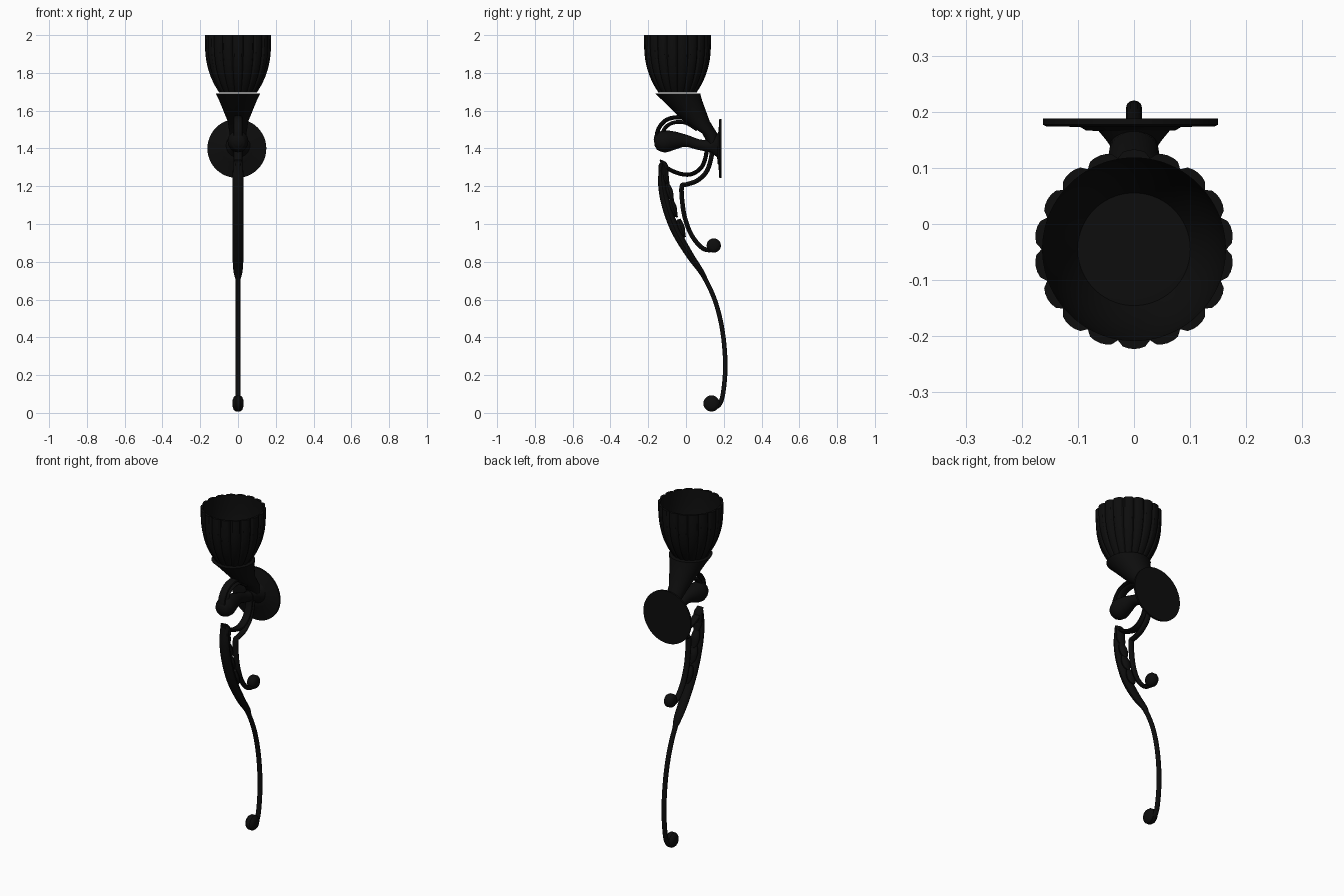
import bpy, bmesh, math
from mathutils import Vector

if "Cube" in bpy.data.objects:
    bpy.data.objects.remove(bpy.data.objects["Cube"])

iron = bpy.data.materials.new("black iron")
iron.use_nodes = True
COLOR = (0.004, 0.004, 0.004, 1)
iron.diffuse_color = COLOR
iron.node_tree.nodes["Principled BSDF"].inputs["Base Color"].default_value = COLOR


def loft(name, rings, caps=True, angle=35):
    """Skin a list of equal-length point rings into one object."""
    bm = bmesh.new()
    loops = [[bm.verts.new(p) for p in ring] for ring in rings]
    n = len(loops[0])
    for a, b in zip(loops, loops[1:]):
        for i in range(n):
            bm.faces.new((a[i], a[(i + 1) % n], b[(i + 1) % n], b[i]))
    if caps:
        bm.faces.new(loops[0][::-1])
        bm.faces.new(loops[-1])
    bmesh.ops.recalc_face_normals(bm, faces=bm.faces)
    mesh = bpy.data.meshes.new(name)
    bm.to_mesh(mesh)
    bm.free()
    obj = bpy.data.objects.new(name, mesh)
    bpy.context.collection.objects.link(obj)
    mesh.materials.append(iron)
    bpy.ops.object.select_all(action='DESELECT')
    obj.select_set(True)
    bpy.context.view_layer.objects.active = obj
    bpy.ops.object.shade_smooth_by_angle(angle=math.radians(angle))
    return obj


def spline(points, steps=8):
    """Catmull-Rom through tuples of any length."""
    pts = [Vector(p) for p in points]
    pts = [2 * pts[0] - pts[1]] + pts + [2 * pts[-1] - pts[-2]]
    out = []
    for a, b, c, d in zip(pts, pts[1:], pts[2:], pts[3:]):
        for s in range(steps):
            t = s / steps
            out.append(0.5 * (2 * b + (c - a) * t + (2 * a - 5 * b + 4 * c - d) * t * t
                              + (3 * b - a - 3 * c + d) * t ** 3))
    return out + [pts[-2]]


def sweep(name, points, sides=12):
    """Bar in the side plane; points are (y, z, half width, half thickness)."""
    path = spline(points)
    rings = []
    for i, p in enumerate(path):
        q, r = path[max(i - 1, 0)], path[min(i + 1, len(path) - 1)]
        t = Vector((r[0] - q[0], r[1] - q[1])).normalized()
        ring = []
        for k in range(sides):
            a = math.tau * k / sides
            u = p[3] * math.sin(a)
            ring.append((p[2] * math.cos(a), p[0] - t.y * u, p[1] + t.x * u))
        rings.append(ring)
    return loft(name, rings)


def lathe_y(name, profile, z, x=0, sides=32):
    """Turned part around an axis along y; profile is (y, radius)."""
    return loft(name, [[(x + r * math.cos(math.tau * k / sides), y,
                         z + r * math.sin(math.tau * k / sides)) for k in range(sides)]
                       for y, r in profile])


def scroll_end(name, y, z, r, half):
    """Rounded button that finishes a scroll, axis along x."""
    prof = [(-half, 0.45), (-half * 0.8, 0.8), (-half * 0.4, 1), (half * 0.4, 1), (half * 0.8, 0.8), (half, 0.45)]
    loft(name, [[(x, y + r * f * math.cos(math.tau * k / 20), z + r * f * math.sin(math.tau * k / 20))
                 for k in range(20)] for x, f in prof])


# Fluted cup: petals outside, smooth liner inside, closed floor
CY, PETALS = -0.045, 18
FLUTE = [0.93, 0.985, 1, 1.005, 1, 0.985]


def cup_ring(z, r, fluted):
    n = PETALS * len(FLUTE)
    return [(r * f * math.cos(a), CY + r * f * math.sin(a), z)
            for k in range(n)
            for a, f in [(math.tau * k / n, FLUTE[k % len(FLUTE)] if fluted else 1)]]


outer = spline([(1.695, 0.1), (1.74, 0.127), (1.8, 0.153), (1.87, 0.17), (1.94, 0.176), (2.0, 0.177)], 3)
rings = [cup_ring(z, r, True) for z, r in outer]
rings += [cup_ring(z, r * 0.92, False) for z, r in reversed(outer[1:])]
rings.append(cup_ring(1.71, 0.085, False))
loft("cup", rings, angle=25)

# Oblique tapering holder from collar to wall plate: (y, z, half x, half y)
holder = [(CY, 1.692, 0.118, 0.12), (-0.02, 1.655, 0.1, 0.105), (0.055, 1.545, 0.055, 0.07),
          (0.125, 1.48, 0.045, 0.04), (0.15, 1.41, 0.04, 0.025)]
loft("holder", [[(a * math.cos(math.tau * k / 24), y + b * math.sin(math.tau * k / 24), z)
                 for k in range(24)] for y, z, a, b in holder])

# Wall plate with low raised centre
lathe_y("wall_plate", [(0.165, 0.05), (0.167, 0.08), (0.173, 0.09), (0.174, 0.15),
                       (0.177, 0.156), (0.188, 0.156)], 1.4, x=-0.006, sides=48)
lathe_y("plate_boss", [(0.1, 0.033), (0.13, 0.036), (0.15, 0.05), (0.168, 0.065)], 1.415)

# Bulb-ended arm reaching forward
sweep("bulb_arm", [(-0.168, 1.43, 0.02, 0.02), (-0.155, 1.432, 0.04, 0.042), (-0.115, 1.437, 0.055, 0.058),
                   (-0.06, 1.442, 0.045, 0.048), (0.0, 1.44, 0.03, 0.032), (0.07, 1.42, 0.026, 0.028),
                   (0.15, 1.41, 0.03, 0.034)], 16)

# Twin upper scrolls and the small lower scroll
W = 0.024
sweep("outer_scroll", [(y, z, W, 0.011) for y, z in [
    (-0.16, 1.44), (-0.145, 1.505), (-0.105, 1.55), (-0.045, 1.565), (0.02, 1.555)]])
sweep("inner_scroll", [(y, z, W, 0.01) for y, z in [
    (-0.13, 1.47), (-0.105, 1.515), (-0.06, 1.538), (0.0, 1.535), (0.06, 1.5)]])
sweep("c_scroll", [(y, z, W, 0.011) for y, z in [
    (0.11, 1.44), (0.107, 1.37), (0.085, 1.305), (0.04, 1.268), (-0.01, 1.262), (-0.07, 1.28), (-0.13, 1.315)]])
sweep("tail_scroll", [(y, z, W * 0.7, 0.012) for y, z in [
    (0.138, 1.44), (0.135, 1.36), (0.11, 1.28), (0.06, 1.23), (0.005, 1.21), (-0.022, 1.2), (-0.02, 1.12),
    (-0.005, 1.03), (0.03, 0.94), (0.08, 0.878), (0.12, 0.862), (0.15, 0.87)]])
scroll_end("tail_scroll_end", 0.147, 0.886, 0.038, 0.028)

# Long S-shaped stem
STEM = [(-0.132, 1.32), (-0.134, 1.22), (-0.115, 1.1), (-0.065, 0.96), (0.015, 0.83), (0.095, 0.72),
        (0.155, 0.59), (0.192, 0.44), (0.208, 0.27), (0.2, 0.13), (0.18, 0.05), (0.14, 0.022)]
sweep("long_stem", [(y, z, 0.014, 0.012) for y, z in STEM])
scroll_end("stem_scroll_end", 0.135, 0.05, 0.043, 0.028)

# Leaf sheath over the stem, with overlapping serrated lobes behind it
sweep("leaf_sheath", [(-0.128, 1.325, 0.026, 0.01), (-0.128, 1.22, 0.03, 0.02), (-0.105, 1.1, 0.03, 0.024),
                      (-0.055, 0.965, 0.03, 0.024), (0.02, 0.835, 0.029, 0.02), (0.08, 0.75, 0.024, 0.014),
                      (0.115, 0.69, 0.008, 0.008)])
for i, (y, z) in enumerate([(-0.113, 1.24), (-0.09, 1.155), (-0.07, 1.07), (-0.028, 0.965)]):
    sweep(f"leaf_lobe_{i + 1}", [(y - 0.012, z + 0.06, 0.018, 0.012), (y, z + 0.02, 0.026, 0.02),
                                 (y + 0.012, z - 0.015, 0.022, 0.013), (y + 0.024, z - 0.035, 0.008, 0.004)])
# Pointed lip where the leaf meets the C scroll
sweep("leaf_tip", [(-0.137, 1.34, 0.02, 0.003), (-0.115, 1.31, 0.026, 0.018), (-0.11, 1.26, 0.026, 0.018),
                   (-0.105, 1.225, 0.015, 0.006)])
